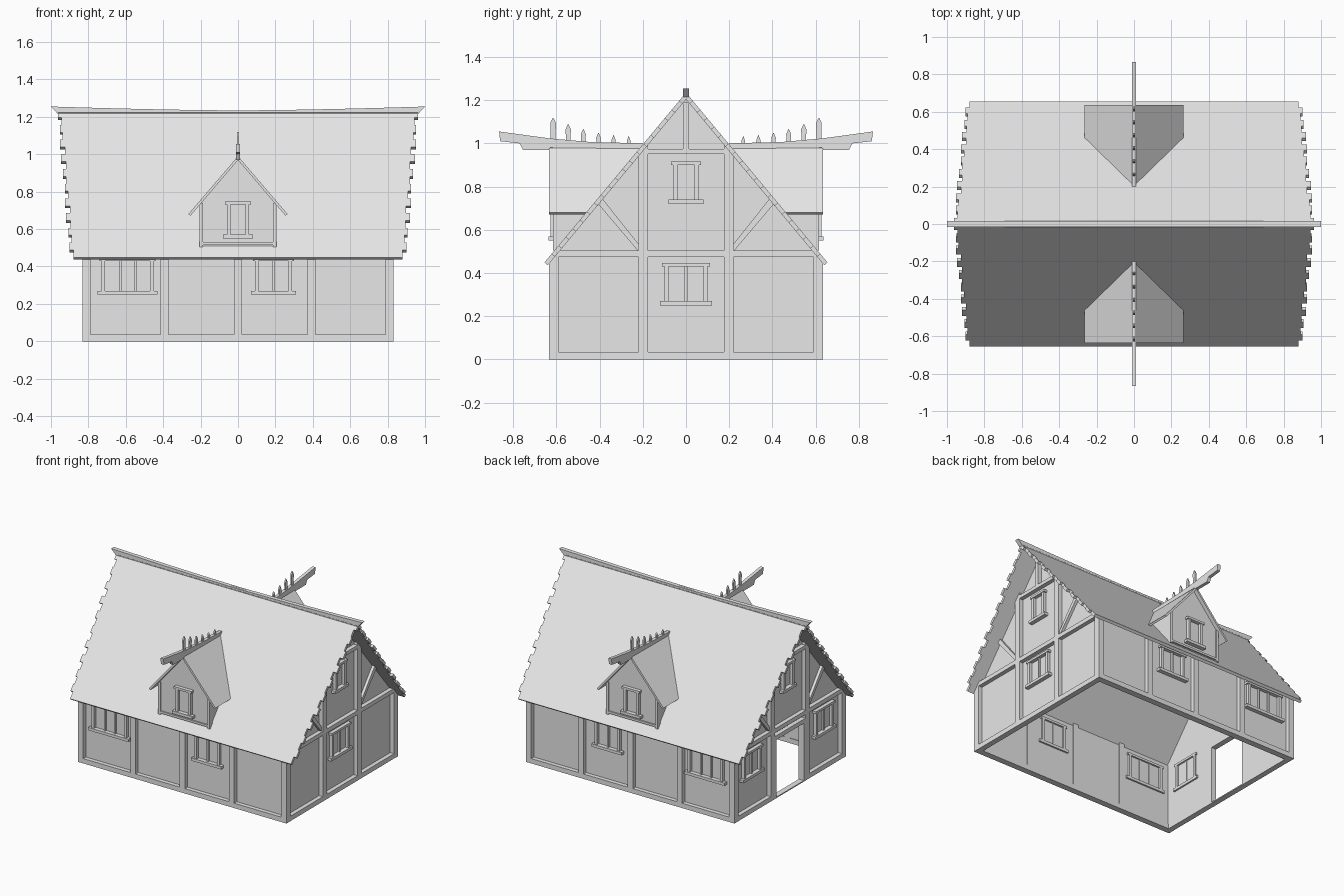
import bpy, bmesh, math
from mathutils import Matrix, Vector

if "Cube" in bpy.data.objects:
    bpy.data.objects.remove(bpy.data.objects["Cube"], do_unlink=True)

# One plain colour for the whole building
grey = bpy.data.materials.new("plain_grey")
grey.use_nodes = True
grey.diffuse_color = (0.8, 0.8, 0.8, 1)
grey.node_tree.nodes["Principled BSDF"].inputs["Base Color"].default_value = (0.8, 0.8, 0.8, 1)

APEX, SLOPE, SKIN = 1.235, 1.2, 0.031   # main roof line and its vertical thickness
WALL_X, WALL_Y, OUT_X, OUT_Y, IN_Y = 0.80, 0.605, 0.83, 0.635, 0.59


def roof_z(y):
    return APEX - SLOPE * abs(y)


def under(y):
    return roof_z(y) - SKIN


def finish(name, bm):
    bmesh.ops.recalc_face_normals(bm, faces=bm.faces)
    mesh = bpy.data.meshes.new(name)
    bm.to_mesh(mesh)
    bm.free()
    mesh.materials.append(grey)
    obj = bpy.data.objects.new(name, mesh)
    bpy.context.scene.collection.objects.link(obj)
    return obj


def boxes(name, ranges, matrix=Matrix()):
    """Several boxes (x0, x1, y0, y1, z0, z1) joined as one part."""
    bm = bmesh.new()
    for x0, x1, y0, y1, z0, z1 in ranges:
        place = Matrix.Translation(((x0 + x1) / 2, (y0 + y1) / 2, (z0 + z1) / 2))
        size = Matrix.Diagonal((abs(x1 - x0), abs(y1 - y0), abs(z1 - z0), 1))
        bmesh.ops.create_cube(bm, size=1, matrix=matrix @ place @ size)
    return finish(name, bm)


def slab(name, points, offset):
    """A flat outline pushed along an offset."""
    bm = bmesh.new()
    face = bm.faces.new([bm.verts.new(p) for p in points])
    new = bmesh.ops.extrude_face_region(bm, geom=[face], use_keep_orig=True)["geom"]
    bmesh.ops.translate(bm, vec=offset, verts=[v for v in new if isinstance(v, bmesh.types.BMVert)])
    return finish(name, bm)


def side_slab(name, outline, x0, x1):
    """An outline in y and z, running from x0 to x1."""
    return slab(name, [(x0, y, z) for y, z in outline], (x1 - x0, 0, 0))


def window(name, spot, turn, width, low, high, panes):
    h, d, t = width / 2, 0.022, 0.006
    parts = [(-h - 0.04, h + 0.04, -d - 0.008, d, low - 0.02, low),
             (-h - 0.03, h + 0.03, -d - 0.004, d, high, high + 0.016)]
    for s in (-1, 1):
        parts.append((s * h, s * (h + 0.02), -d, d, low, high))
    for i in range(1, panes):
        u = -h + width * i / panes
        parts.append((u - t, u + t, -0.014, 0.014, low, high))
    matrix = Matrix.Translation(spot) @ Matrix.Rotation(turn, 4, 'Z')
    boxes(name, parts, matrix)


# Long walls, base beams, posts and windows
for s, side in ((-1, "front"), (1, "back")):
    turn = 0 if s < 0 else math.pi
    boxes(side + "_wall", [(-WALL_X, WALL_X, s * (WALL_Y - 0.01), s * WALL_Y, 0, under(WALL_Y))])
    boxes(side + "_base_beam", [(-OUT_X, OUT_X, s * IN_Y, s * OUT_Y, 0, 0.035)])
    post = [(s * IN_Y, 0), (s * OUT_Y, 0), (s * OUT_Y, under(OUT_Y)), (s * IN_Y, under(IN_Y))]
    for i, x in enumerate((-0.81, -0.393, 0, 0.393, 0.81)):
        side_slab(f"{side}_post_{i + 1}", post, x - 0.021, x + 0.021)
    window(side + "_wide_window", (-0.59, s * WALL_Y, 0), turn, 0.24, 0.27, 0.43, 3)
    window(side + "_small_window", (0.19, s * WALL_Y, 0), turn, 0.16, 0.27, 0.43, 2)

# Gable walls with timber framing; the right one has the doorway
for s, side in ((1, "left"), (-1, "right")):
    turn = s * math.pi / 2
    door = [(-0.17, 0), (-0.17, 0.44), (0.17, 0.44), (0.17, 0)] if s < 0 else []
    outline = [(-WALL_Y, 0)] + door + [(WALL_Y, 0), (WALL_Y, under(WALL_Y)),
                                       (0, under(0)), (-WALL_Y, under(WALL_Y))]
    side_slab(side + "_gable_wall", outline, s * (WALL_X - 0.01), s * WALL_X)
    a, b = s * 0.79, s * OUT_X
    spans = [(-OUT_Y, -0.175), (0.175, OUT_Y)] if door else [(-OUT_Y, OUT_Y)]
    boxes(side + "_base_beam", [(a, b, p, q, 0, 0.035) for p, q in spans])
    boxes(side + "_cross_beams", [(a, b, -IN_Y, IN_Y, 0.475, 0.505),
                                  (a, b, -0.18, 0.18, 0.95, 0.975)])
    boxes(side + "_king_post", [(a, b, -0.013, 0.013, 0.975, 1.19)])
    for m, end in ((-1, "front"), (1, "back")):
        side_slab(f"{side}_{end}_gable_post", [(m * 0.175, 0), (m * 0.22, 0),
                  (m * 0.22, under(0.22)), (m * 0.175, under(0.175))], a, b)
        side_slab(f"{side}_{end}_brace", [(m * 0.22, 0.50), (m * 0.22, 0.535),
                  (m * 0.385, under(0.385)), (m * 0.405, under(0.405))], a, b - s * 0.01)
        if door:
            window(f"{side}_{end}_window", (s * WALL_X, m * 0.41, 0), turn, 0.16, 0.27, 0.43, 2)
    window(side + "_attic_window", (s * WALL_X, 0, 0), turn, 0.08, 0.74, 0.90, 1)
    if door:
        boxes("door_frame", [(a, b, -0.175, 0.175, 0.42, 0.45), (a, b, -0.175, 0.175, 0, 0.008),
                             (a, b, -0.175, -0.155, 0, 0.42), (a, b, 0.155, 0.175, 0, 0.42)])
    else:
        window(side + "_window", (s * WALL_X, 0, 0), turn, 0.16, 0.27, 0.43, 2)

# Main roof: two slabs with uneven shingle ends
ROWS, EAVE = 20, 0.655
edge = []
for i in range(ROWS):
    half = 0.955 - 0.068 * (i + 0.5) / ROWS + (0.010 if i % 2 == 0 else -0.008)
    half += 0.004 * math.sin(i * 2.3)
    edge += [(half, EAVE * i / ROWS), (half, EAVE * (i + 1) / ROWS)]
normal = Vector((0, SLOPE, 1)).normalized()
for s, side in ((-1, "front"), (1, "back")):
    points = [(x, s * y, roof_z(y)) for x, y in edge]
    points += [(-x, s * y, roof_z(y)) for x, y in reversed(edge)]
    slab(side + "_roof", points, Vector((0, -s * normal.y, -normal.z)) * 0.02)

# Ridge beam, its top rising gently to both ends
top = [(x / 4, 1.234 + 0.021 * (abs(x) / 4) ** 1.5) for x in range(-4, 5)]
slab("ridge_beam", [(x, -0.015, z) for x, z in [(0.96, 1.212), (-0.96, 1.212)] + top], (0, 0.03, 0))

# Dormers, one on each slope
PEAK, LOW, SPAN = 0.99, 0.68, 0.265
for s, side in ((-1, "front"), (1, "back")):
    turn = 0 if s < 0 else math.pi

    def back_y(z):
        return s * (APEX - z) / SLOPE

    # Gabled body, its sides running back to the main roof
    profile = [(-0.2, 0.51), (0.2, 0.51), (0.2, 0.745), (0, 0.975), (-0.2, 0.745)]
    bm = bmesh.new()
    front = [bm.verts.new((x, s * 0.606, z)) for x, z in profile]
    rear = [bm.verts.new((x, back_y(z), z)) for x, z in profile]
    bm.faces.new(front)
    for i in range(5):
        j = (i + 1) % 5
        bm.faces.new((front[i], front[j], rear[j], rear[i]))
    finish(side + "_dormer_body", bm)
    boxes(side + "_dormer_trim",
          [(-0.2, 0.2, s * 0.59, s * 0.616, 0.515, 0.53)]
          + [(m * 0.188, m * 0.205, s * 0.585, s * 0.616, 0.505, 0.74) for m in (-1, 1)])
    window(side + "_dormer_window", (0, s * 0.606, 0), turn, 0.08, 0.57, 0.73, 1)

    # Dormer roof halves
    for m, half in ((-1, "right"), (1, "left")):
        slab(f"{side}_dormer_{half}_roof",
             [(0, s * 0.635, PEAK), (m * SPAN, s * 0.635, LOW),
              (m * SPAN, back_y(LOW), LOW), (0, back_y(PEAK), PEAK)],
             Vector((-m * (PEAK - LOW), 0, -SPAN)).normalized() * 0.014)

    # Carved ridge board and its row of spikes
    board = [(0.865, 1.055), (0.63, 1.023), (0.45, 1.007), (0.2, 1.0), (0.2, 0.975), (0.63, 0.98),
             (0.63, 0.97), (0.755, 0.97), (0.77, 1.0), (0.86, 1.01)]
    side_slab(side + "_dormer_ridge_board", [(s * y, z) for y, z in board], -0.012, 0.012)
    for i in range(6):
        y, tip = 0.265 + 0.07 * i, 1.035 + 0.003 * i * i + 0.002 * i
        w = 0.009 + 0.0008 * i
        spike = [(y - w * 0.8, 0.99), (y + w * 0.8, 0.99), (y + w, tip - 0.025),
                 (y, tip), (y - w, tip - 0.025)]
        side_slab(f"{side}_dormer_spike_{i + 1}", [(s * p, z) for p, z in spike], -0.005, 0.005)
